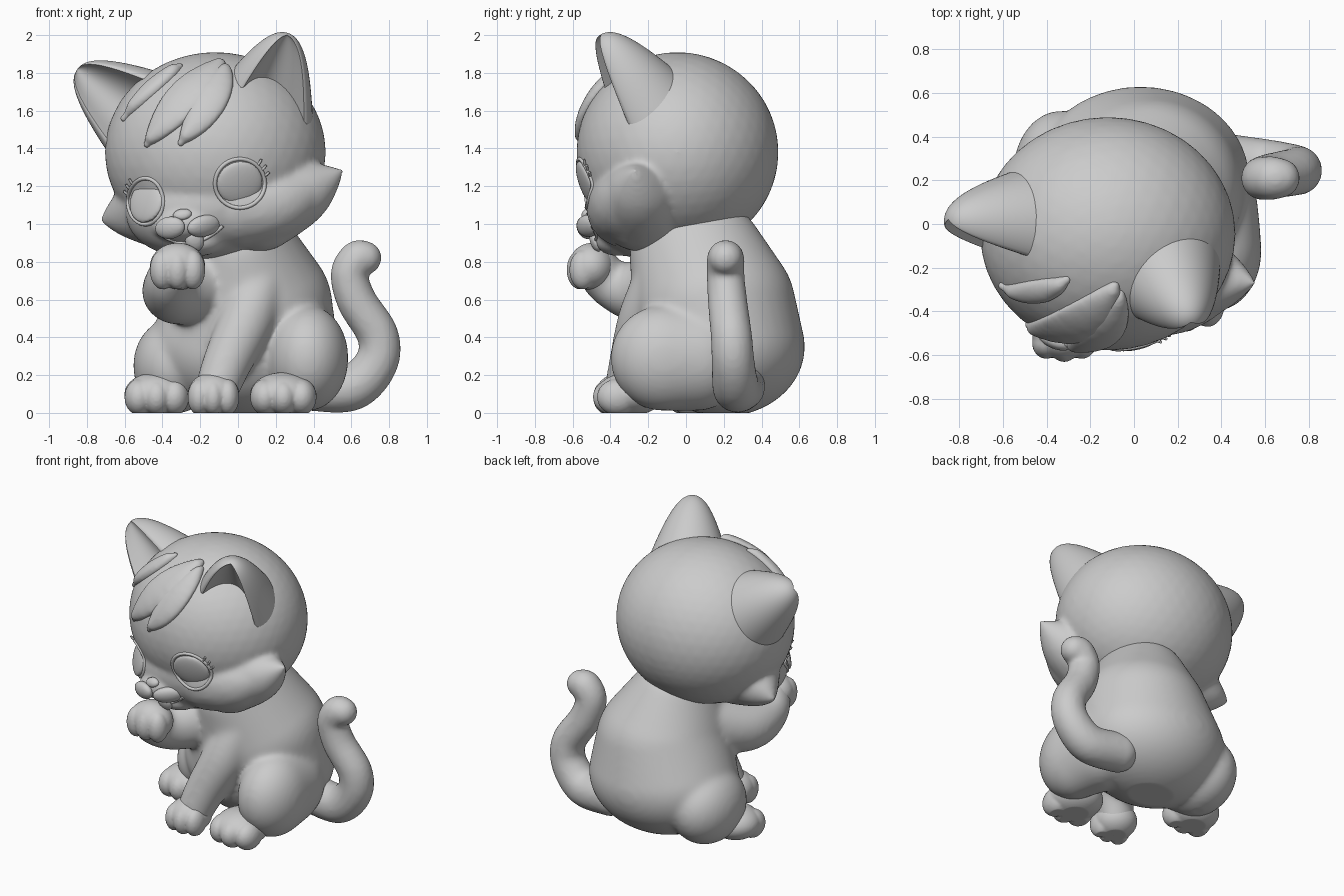
import bpy, bmesh, math
from mathutils import Vector, Matrix
from mathutils.bvhtree import BVHTree

if "Cube" in bpy.data.objects:
    bpy.data.objects.remove(bpy.data.objects["Cube"], do_unlink=True)

clay = bpy.data.materials.new("clay grey")
clay.use_nodes = True
clay.diffuse_color = (0.6, 0.6, 0.6, 1)
clay.node_tree.nodes["Principled BSDF"].inputs["Base Color"].default_value = clay.diffuse_color


def link(name, data):
    obj = bpy.data.objects.new(name, data)
    bpy.context.collection.objects.link(obj)
    return obj


def bake(obj):
    # Replace an object by its evaluated mesh, flat on the ground
    dg = bpy.context.evaluated_depsgraph_get()
    mesh = bpy.data.meshes.new_from_object(obj.evaluated_get(dg))
    name = obj.name
    bpy.data.objects.remove(obj, do_unlink=True)
    for v in mesh.vertices:
        v.co.z = max(v.co.z, 0)
    mesh.shade_smooth()
    mesh.set_sharp_from_angle(angle=math.radians(60))
    mesh.materials.clear()
    mesh.materials.append(clay)
    return link(name, mesh)


def blob(bm, c, r, rot=Matrix(), detail=4):
    m = Matrix.Translation(c) @ rot @ Matrix.Diagonal((*r, 1))
    bmesh.ops.create_icosphere(bm, subdivisions=detail, radius=1, matrix=m)


def chain(bm, pts, n=10):
    # Swept ball along a smooth path of (x, y, z, radius)
    p = [Vector(q) for q in pts]
    p = [p[0]] + p + [p[-1]]
    for i in range(1, len(p) - 2):
        a, b, c, d = p[i - 1:i + 3]
        for k in range(n + 1):
            t = k / n
            v = (b * 2 + (c - a) * t + (a * 2 - b * 5 + c * 4 - d) * t ** 2
                 + (b * 3 - a - c * 3 + d) * t ** 3) * 0.5
            blob(bm, v.xyz, [max(v.w, 0.012)] * 3, detail=3)


def hull(bm, stations, n=10):
    # Ellipsoids blended between (centre, radii) stations
    for (c0, r0), (c1, r1) in zip(stations, stations[1:]):
        for k in range(n + 1):
            blob(bm, Vector(c0).lerp(Vector(c1), k / n), Vector(r0).lerp(Vector(r1), k / n))


def fuse(name, bm, voxel=0.016, smooth=8):
    mesh = bpy.data.meshes.new(name)
    bm.to_mesh(mesh)
    bm.free()
    obj = link(name, mesh)
    rem = obj.modifiers.new("fuse", 'REMESH')
    rem.mode, rem.voxel_size = 'VOXEL', voxel
    sm = obj.modifiers.new("soften", 'SMOOTH')
    sm.factor, sm.iterations = 0.5, smooth
    return bake(obj)


def tube(name, pts, radius, cyclic=False):
    cu = bpy.data.curves.new(name, 'CURVE')
    cu.dimensions, cu.bevel_depth, cu.bevel_resolution = '3D', radius, 2
    cu.use_fill_caps = True
    sp = cu.splines.new('POLY')
    sp.points.add(len(pts) - 1)
    for q, p in zip(sp.points, pts):
        q.co = (*p, 1)
    sp.use_cyclic_u = cyclic
    return bake(link(name, cu))


# Body, thighs, standing front leg and raised arm
bm = bmesh.new()
hull(bm, [((0.03, 0.2, 0.35), (0.5, 0.43, 0.37)),
          ((0.07, 0.15, 0.57), (0.43, 0.43, 0.39)),
          ((0.02, 0.06, 0.82), (0.3, 0.36, 0.33))])
hull(bm, [((0.37, -0.12, 0.29), (0.215, 0.28, 0.28)),
          ((0.33, 0.05, 0.29), (0.24, 0.28, 0.28))])
blob(bm, (-0.335, 0.23, 0.25), (0.22, 0.29, 0.255))
chain(bm, [(0.12, -0.11, 0.72, 0.16), (0.05, -0.21, 0.5, 0.15),
           (-0.06, -0.28, 0.26, 0.13), (-0.12, -0.32, 0.1, 0.115)])
chain(bm, [(-0.13, 0, 0.71, 0.21), (-0.32, -0.21, 0.64, 0.175),
           (-0.37, -0.39, 0.68, 0.13), (-0.33, -0.48, 0.78, 0.12)])
fuse("body", bm, smooth=20)

# Curled tail
bm = bmesh.new()
chain(bm, [(0.38, 0.29, 0.14, 0.13), (0.6, 0.265, 0.135, 0.125), (0.73, 0.25, 0.26, 0.115),
           (0.74, 0.24, 0.41, 0.11), (0.63, 0.22, 0.59, 0.105), (0.59, 0.21, 0.73, 0.1),
           (0.63, 0.21, 0.81, 0.1), (0.67, 0.21, 0.82, 0.09)])
fuse("tail", bm, 0.014, 5)


# Rounded paws with three shallow toes
def paw(name, c, r):
    bm = bmesh.new()
    c = Vector(c)
    blob(bm, c + Vector((0, r[1] * 0.08, 0)), (r[0] * 0.98, r[1], r[2]))
    for i in (-1, 0, 1):
        off = Vector((i * 0.54 * r[0], -(0.42 - 0.12 * abs(i)) * r[1], -0.14 * r[2]))
        blob(bm, c + off, (r[0] * 0.44, r[1] * 0.6, r[2] * 0.84), detail=3)
    fuse(name, bm, 0.009, 3)


paw("left_hind_paw", (0.24, -0.31, 0.1), (0.18, 0.18, 0.115))
paw("right_hind_paw", (-0.43, 0.06, 0.1), (0.175, 0.16, 0.115))
paw("left_front_paw", (-0.13, -0.35, 0.1), (0.14, 0.14, 0.115))
paw("raised_paw", (-0.32, -0.51, 0.775), (0.15, 0.12, 0.125))

# Head with jaw, cheek tufts, muzzle and chin
bm = bmesh.new()
tilt = Matrix.Rotation(-0.17, 4, 'Y')
blob(bm, (-0.12, -0.045, 1.38), (0.585, 0.535, 0.53))
blob(bm, (-0.14, -0.21, 1.11), (0.46, 0.32, 0.29), tilt)
chain(bm, [(0.1, -0.23, 1.12, 0.27), (0.33, -0.25, 1.17, 0.17), (0.55, -0.27, 1.28, 0.012)])
chain(bm, [(0.0, -0.31, 1.09, 0.22), (0.22, -0.31, 1.12, 0.18), (0.5, -0.28, 1.25, 0.03)])
chain(bm, [(-0.34, -0.1, 1.12, 0.27), (-0.55, 0.0, 1.06, 0.14), (-0.72, 0.06, 1.02, 0.012)])
blob(bm, (-0.28, -0.43, 1.0), (0.17, 0.12, 0.09), tilt)
blob(bm, (-0.21, -0.36, 0.91), (0.14, 0.12, 0.08))
head = fuse("head", bm, 0.015, 10)
bm = bmesh.new()
bm.from_mesh(head.data)
skin = BVHTree.FromBMesh(bm)
bm.free()


def on_face(x, z):
    # Surface point and outward normal seen straight from the front
    loc, n, _, _ = skin.ray_cast(Vector((x, -2, z)), Vector((0, 1, 0)))
    if loc is None:
        loc, n, _, _ = skin.find_nearest(Vector((x, -0.2, z)))
    return loc, n


def facing(n):
    return n.to_track_quat('Z', 'Y').to_matrix().to_4x4()


# Cupped ears
def ear(name, base, tip, front, radius):
    base, axis = Vector(base), Vector(tip) - Vector(base)
    length, bury = axis.length, 0.1
    axis.normalize()
    back = -Vector(front)
    back = (back - axis * back.dot(axis)).normalized()
    frame = Matrix((back.cross(axis), back, axis)).transposed()
    bm = bmesh.new()
    bmesh.ops.create_uvsphere(bm, u_segments=64, v_segments=40, radius=1)
    for v in bm.verts:
        t = (v.co.z + 1) / 2
        r = 1.12 * radius * max(1 - t, 0) ** 0.46 * (1 - 0.1 * t)
        d = Vector((v.co.x, v.co.y))
        d = d.normalized() * r if d.length > 1e-4 else d * 0
        # The front cap is folded inward to hollow the ear
        k = 0.62 * r
        s = d.y + k
        y = math.sqrt(s * s + (0.1 * r) ** 2) - k + max(-s, 0) * 0.9
        v.co = base + frame @ Vector((d.x, y, t * (length + bury) - bury))
    bmesh.ops.recalc_face_normals(bm, faces=bm.faces)
    mesh = bpy.data.meshes.new(name)
    bm.to_mesh(mesh)
    bm.free()
    bake(link(name, mesh))


ear("left_ear", (0.15, -0.25, 1.66), (0.26, -0.45, 2.0), (0.2, -1, -0.1), 0.255)
ear("right_ear", (-0.54, -0.01, 1.59), (-0.85, 0.02, 1.82), (-0.2, -1, 0), 0.26)


# Leaf-shaped locks of the fringe
def lock(name, start, end, width, bow):
    bm = bmesh.new()
    a, b = Vector(start), Vector(end)
    side = Vector((-(b - a).y, (b - a).x)).normalized()
    for i in range(1, 40):
        t = i / 40
        p = a.lerp(b, t) + side * bow * math.sin(math.pi * t)
        w = max(width * math.sin(math.pi * t ** 0.8) ** 0.8, 0.02)
        loc, n = on_face(p.x, p.y)
        blob(bm, loc, (w, w, min(0.038, w)), facing(n), 3)
    fuse(name, bm, 0.009, 4)


lock("outer_lock", (-0.3, 1.84), (-0.61, 1.55), 0.06, -0.02)
lock("middle_lock", (-0.08, 1.86), (-0.49, 1.41), 0.115, -0.02)
lock("inner_lock", (-0.06, 1.84), (-0.31, 1.42), 0.095, 0.02)


# Eyes with rims and lashes
def eye(side, x, z, rx, rz, out):
    loc, n = on_face(x, z)
    wide = rx * math.hypot(n.x, n.y) / abs(n.y)
    bm = bmesh.new()
    blob(bm, loc - n * 0.008, (wide, rz, 0.028), facing(n))
    fuse(side + "_eye", bm, 0.009, 2)
    turns = [math.tau * i / 40 for i in range(40)]
    rim = [on_face(x + 1.08 * rx * math.cos(a), z + 1.06 * rz * math.sin(a))[0] for a in turns]
    tube(side + "_eye_rim", rim, 0.011, True)
    for i in range(3):
        a = 0.3 + 0.25 * i
        pts = []
        for k in range(5):
            s = 1.08 + 0.05 * k
            p, m = on_face(x + out * s * rx * math.cos(a), z + s * rz * math.sin(a) + 0.001 * k * k)
            pts.append(p + m * 0.003 * k)
        tube(side + "_lash_" + str(i + 1), pts, 0.007)


eye("left", 0.01, 1.215, 0.122, 0.122, 1)
eye("right", -0.49, 1.12, 0.086, 0.115, -1)

# Nose, lips, tongue and smile
for name, x, z, r in (("nose", -0.295, 1.05, (0.052, 0.034, 0.025)),
                      ("left_lip", -0.18, 0.99, (0.1, 0.06, 0.04)),
                      ("right_lip", -0.36, 0.98, (0.085, 0.06, 0.04)),
                      ("tongue", -0.23, 0.91, (0.05, 0.06, 0.03))):
    bm = bmesh.new()
    loc, n = on_face(x, z)
    blob(bm, loc, r, facing(n) @ Matrix.Rotation(0.17, 4, 'Z'))
    fuse(name, bm, 0.008, 3)
smile = [on_face(-0.25 + 0.17 * s, 0.9 + 0.07 * s * s + 0.02 * s)[0]
         for s in [i / 10 - 1 for i in range(21)]]
tube("smile", smile, 0.01)
